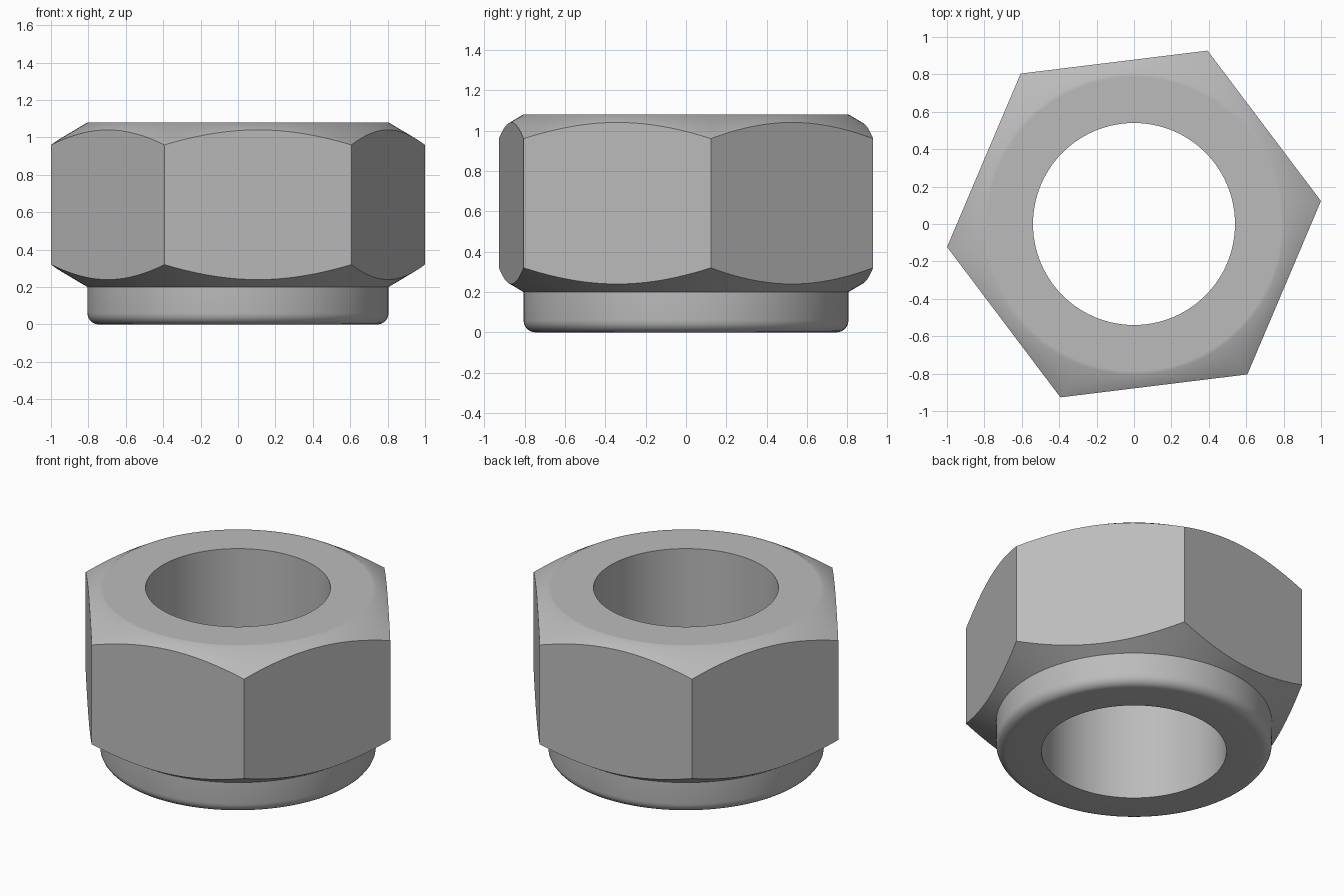
import bpy, bmesh
from math import sin, cos, pi, radians

cube = bpy.data.objects.get("Cube")
if cube:
    bpy.data.objects.remove(cube, do_unlink=True)

STEPS = 144                      # segments around, a multiple of six
TURN = radians(7)                # angle of the first hexagon corner
R = 1.007                        # hexagon corner radius
RIM, HOLE = 0.805, 0.54          # collar / chamfer start radius, bore radius
Z_COLLAR, Z_TOP = 0.2, 1.08
SLOPE = 0.12 / (R - RIM)         # steepness of the chamfer cones
FILLET = 0.06


def hex_radius(a):
    """Distance from the axis to the hexagon outline at angle a."""
    return R * cos(pi / 6) / cos(a % (pi / 3) - pi / 6)


def profile(a):
    """Closed (radius, height) section of the nut at angle a."""
    h = hex_radius(a)
    rise = SLOPE * (h - RIM)
    fillet = [(RIM - FILLET + FILLET * sin(t), FILLET - FILLET * cos(t))
              for t in (i * pi / 12 for i in range(7))]
    return ([(HOLE, 0)] + fillet +
            [(RIM, Z_COLLAR), (h, Z_COLLAR + rise), (h, Z_TOP - rise),
             (RIM, Z_TOP), (RIM - 0.02, Z_TOP), (HOLE, Z_TOP)])


# Steel material
steel = bpy.data.materials.new("steel grey")
steel.use_nodes = True
colour = (0.5, 0.5, 0.5, 1)
steel.diffuse_color = colour
steel.node_tree.nodes["Principled BSDF"].inputs["Base Color"].default_value = colour

# Nut body: the section swept around the axis, following the hexagon
bm = bmesh.new()
columns = []
for i in range(STEPS):
    a = 2 * pi * i / STEPS
    columns.append([bm.verts.new((r * cos(a + TURN), r * sin(a + TURN), z))
                    for r, z in profile(a)])
for i, col in enumerate(columns):
    nxt = columns[(i + 1) % STEPS]
    for j in range(len(col)):
        k = (j + 1) % len(col)
        bm.faces.new((col[j], nxt[j], nxt[k], col[k]))
bmesh.ops.recalc_face_normals(bm, faces=bm.faces)

mesh = bpy.data.meshes.new("hex_nut")
bm.to_mesh(mesh)
bm.free()
mesh.materials.append(steel)
nut = bpy.data.objects.new("hex_nut", mesh)
bpy.context.collection.objects.link(nut)

# Round surfaces smooth, hexagon and chamfer edges sharp
bpy.context.view_layer.objects.active = nut
nut.select_set(True)
bpy.ops.object.shade_smooth_by_angle(angle=radians(36))
